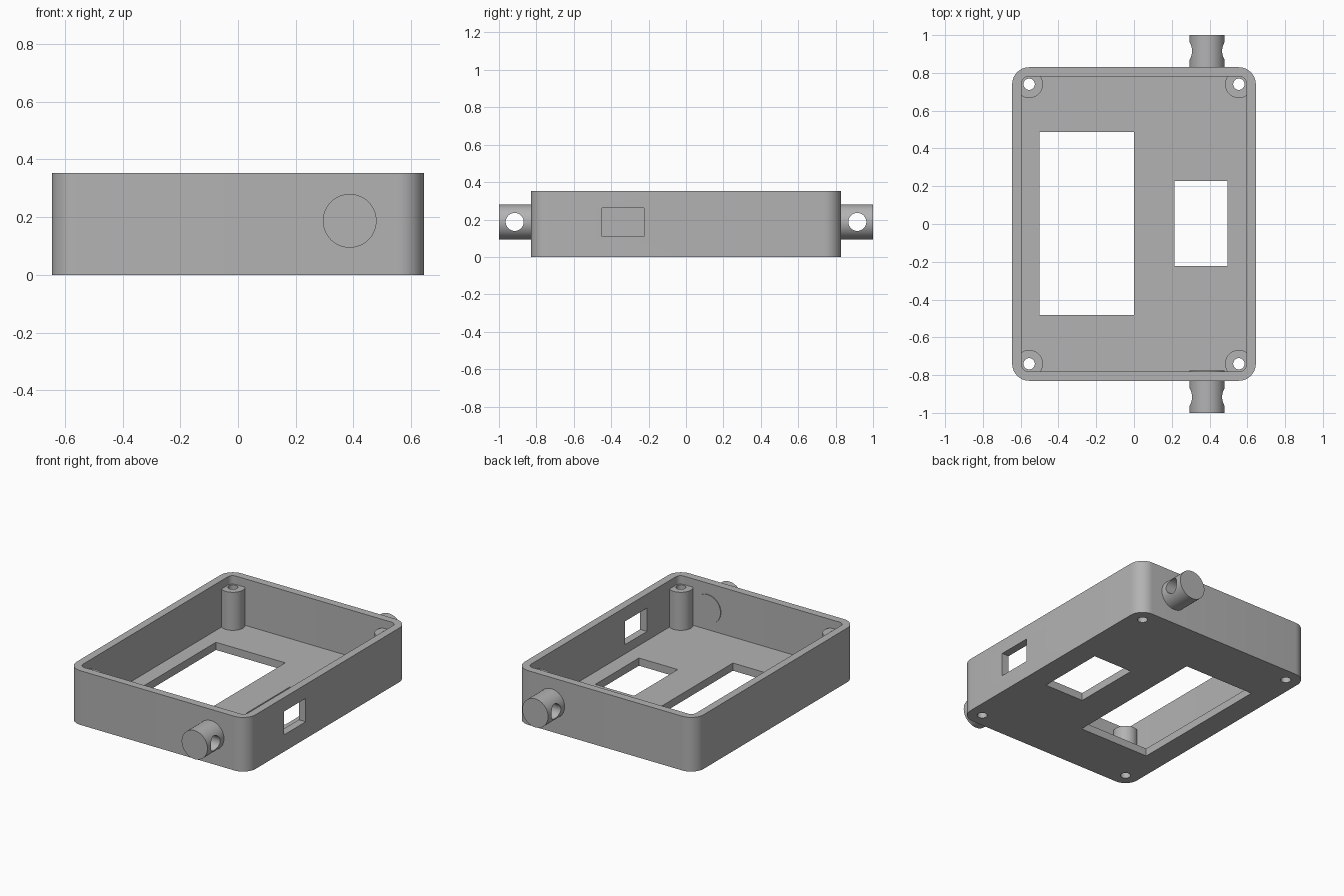
import bpy, bmesh, math
from mathutils import Vector, Matrix

if "Cube" in bpy.data.objects:
    bpy.data.objects.remove(bpy.data.objects["Cube"], do_unlink=True)

grey = bpy.data.materials.new("plain grey")
grey.use_nodes = True
GREY = (0.45, 0.45, 0.45, 1)
grey.diffuse_color = GREY
grey.node_tree.nodes["Principled BSDF"].inputs["Base Color"].default_value = GREY


def finish(name, bm):
    bmesh.ops.recalc_face_normals(bm, faces=bm.faces)
    mesh = bpy.data.meshes.new(name)
    bm.to_mesh(mesh)
    bm.free()
    mesh.materials.append(grey)
    obj = bpy.data.objects.new(name, mesh)
    bpy.context.scene.collection.objects.link(obj)
    return obj


def box(name, lo, hi, radius=0):
    """Box between two corners, with its upright edges rounded."""
    lo, hi = Vector(lo), Vector(hi)
    bm = bmesh.new()
    bmesh.ops.create_cube(bm, size=1, matrix=Matrix.Translation((lo + hi) / 2)
                          @ Matrix.Diagonal((*(hi - lo), 1)))
    if radius:
        upright = [e for e in bm.edges
                   if abs(e.verts[0].co.z - e.verts[1].co.z) > 0.01]
        bmesh.ops.bevel(bm, geom=upright, offset=radius, segments=10,
                        profile=0.5, affect='EDGES')
    return finish(name, bm)


def cylinder(name, start, end, radius, sides=48):
    start, end = Vector(start), Vector(end)
    axis = end - start
    turn = axis.to_track_quat('Z', 'Y').to_matrix().to_4x4()
    bm = bmesh.new()
    bmesh.ops.create_cone(bm, cap_ends=True, segments=sides, radius1=radius,
                          radius2=radius, depth=axis.length,
                          matrix=Matrix.Translation((start + end) / 2) @ turn)
    return finish(name, bm)


def activate(obj):
    bpy.ops.object.select_all(action='DESELECT')
    obj.select_set(True)
    bpy.context.view_layer.objects.active = obj


def cut(obj, cutters):
    activate(obj)
    for cutter in cutters:
        cutter.hide_render = True
        mod = obj.modifiers.new("cut", 'BOOLEAN')
        mod.operation, mod.solver, mod.object = 'DIFFERENCE', 'EXACT', cutter
        bpy.ops.object.modifier_apply(modifier=mod.name)


W, D, H = 0.645, 0.83, 0.353      # half width, half depth, height
WALL, FLOOR = 0.05, 0.05
PX, PY = 0.555, 0.74              # screw post centres
corners = [(sx, sy) for sx in (-1, 1) for sy in (-1, 1)]

# Tray with rounded corners, floor openings and a side port
tray = box("tray", (-W, -D, 0), (W, D, H), 0.09)
drills = [cylinder("drill", (sx * PX, sy * PY, -0.1), (sx * PX, sy * PY, 0.5), 0.03, 32)
          for sx, sy in corners]
openings = [
    box("cavity", (WALL - W, WALL - D, FLOOR), (W - WALL, D - WALL, 0.5), 0.035),
    box("large_opening", (-0.5, -0.483, -0.1), (0, 0.487, 0.2)),
    box("small_opening", (0.215, -0.222, -0.1), (0.495, 0.227, 0.2)),
    box("side_port", (0.5, -0.448, 0.11), (0.8, -0.224, 0.262)),
]
cut(tray, openings + drills)
parts = [tray]

# Hollow screw posts in the corners
for (sx, sy), drill in zip(corners, drills):
    side = ("front" if sy < 0 else "back") + ("_left" if sx > 0 else "_right")
    post = cylinder(side + "_post", (sx * PX, sy * PY, 0.02),
                    (sx * PX, sy * PY, 0.298), 0.073)
    cut(post, [drill])
    parts.append(post)

# Strap pegs with a cross hole; the front one pokes slightly inside the wall
X, Z = 0.387, 0.187
holes = []
for name, inner, outer in (("front_peg", -0.775, -1), ("back_peg", 0.8, 1)):
    peg = cylinder(name, (X, inner, Z), (X, outer, Z), 0.093, 64)
    y = math.copysign(0.916, outer)
    hole = cylinder("peg_hole", (X - 0.2, y, Z), (X + 0.2, y, Z), 0.048)
    cut(peg, [hole])
    holes.append(hole)
    parts.append(peg)

for helper in openings + drills + holes:
    bpy.data.objects.remove(helper, do_unlink=True)
for part in parts:
    activate(part)
    bpy.ops.object.shade_smooth_by_angle(angle=math.radians(30))
